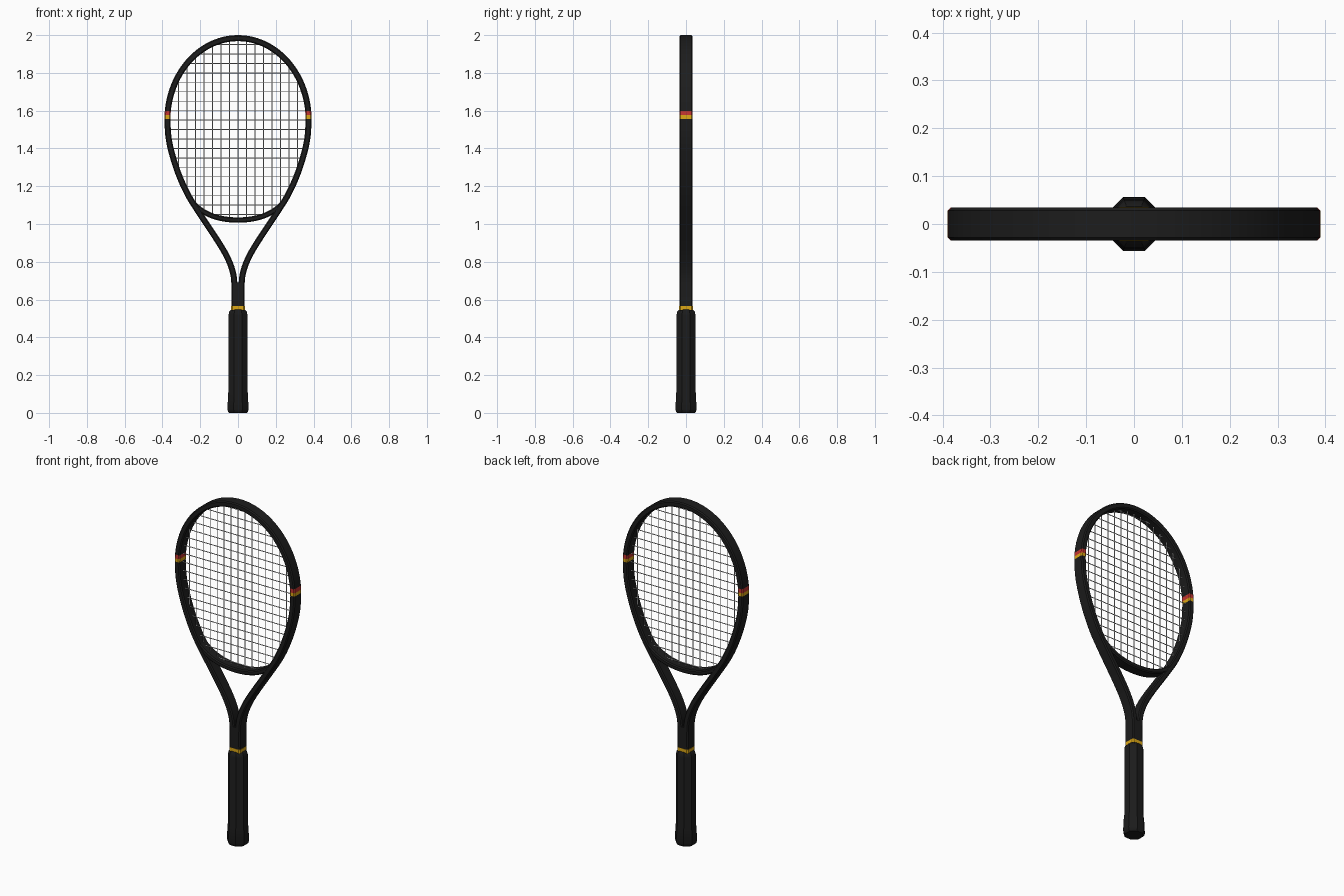
import bpy, bmesh, math
from mathutils import Vector

if "Cube" in bpy.data.objects:
    bpy.data.objects.remove(bpy.data.objects["Cube"], do_unlink=True)


def material(name, r, g, b):
    m = bpy.data.materials.new(name)
    m.use_nodes = True
    m.diffuse_color = (r, g, b, 1)
    m.node_tree.nodes["Principled BSDF"].inputs["Base Color"].default_value = (r, g, b, 1)
    return m


BLACK = material("frame black", 0.012, 0.012, 0.012)
GRIP = material("grip black", 0.011, 0.011, 0.011)
RED = material("stripe red", 0.55, 0.035, 0.03)
GOLD = material("stripe gold", 0.72, 0.39, 0.008)
STRING = material("string white", 0.75, 0.75, 0.75)


def finish(bm, name, mats):
    bmesh.ops.recalc_face_normals(bm, faces=bm.faces)
    mesh = bpy.data.meshes.new(name)
    bm.to_mesh(mesh)
    bm.free()
    ob = bpy.data.objects.new(name, mesh)
    bpy.context.collection.objects.link(ob)
    for m in mats:
        mesh.materials.append(m)
    bpy.ops.object.select_all(action='DESELECT')
    ob.select_set(True)
    bpy.context.view_layer.objects.active = ob
    bpy.ops.object.shade_smooth_by_angle(angle=math.radians(30))


def loft(bm, rings):
    """Skin a list of rings and cap both ends."""
    rows = [[bm.verts.new(p) for p in ring] for ring in rings]
    n = len(rows[0])
    for a, b in zip(rows, rows[1:]):
        for i in range(n):
            j = (i + 1) % n
            bm.faces.new((a[i], a[j], b[j], b[i]))
    bm.faces.new(rows[0])
    bm.faces.new(rows[-1])


def sweep(bm, path, w, d, c):
    """Sweep a chamfered rectangle along a path of (x, z) points."""
    section = [(w, c - d), (w, d - c), (w - c, d), (c - w, d),
               (-w, d - c), (-w, c - d), (c - w, -d), (w - c, -d)]
    rings = []
    for i, p in enumerate(path):
        t = (path[min(i + 1, len(path) - 1)] - path[max(i - 1, 0)]).normalized()
        rings.append([(p.x + t.y * u, v, p.y - t.x * u) for u, v in section])
    loft(bm, rings)


def catmull(pts, steps):
    """Smooth curve through the given points."""
    pts = [2 * pts[0] - pts[1]] + pts + [2 * pts[-1] - pts[-2]]
    out = []
    for a, b, c, d in zip(pts, pts[1:], pts[2:], pts[3:]):
        for s in range(steps):
            t = s / steps
            out.append(0.5 * (2 * b + (c - a) * t + (2 * a - 5 * b + 4 * c - d) * t ** 2
                              + (3 * b - a - 3 * c + d) * t ** 3))
    return out


# Frame: one tube from the shaft up an arm, around the head and back down
arm = [(.019, .54), (.019, .68), (.03, .755), (.06, .83), (.11, .915), (.206, 1.06),
       (.265, 1.155), (.313, 1.26), (.349, 1.37), (.368, 1.46), (.374, 1.55)]
half = catmull([Vector(p) for p in arm], 5)
for i in range(25):
    a = math.pi / 2 * i / 24
    half.append(Vector((.374 * math.cos(a), 1.55 + .434 * math.sin(a))))
frame_path = half + [Vector((-p.x, p.y)) for p in reversed(half[:-1])]

bm = bmesh.new()
sweep(bm, frame_path, .016, .034, .006)
# Painted stripes on both sides of the head
for z in (1.557, 1.576, 1.599):
    bmesh.ops.bisect_plane(bm, geom=bm.verts[:] + bm.edges[:] + bm.faces[:],
                           plane_co=(0, 0, z), plane_no=(0, 0, 1))
for f in bm.faces:
    z = f.calc_center_median().z
    if 1.557 < z < 1.576:
        f.material_index = 2
    elif 1.576 < z < 1.599:
        f.material_index = 1
finish(bm, "frame", (BLACK, RED, GOLD))

# Throat bridge closing the bottom of the head
bridge_path = [Vector((x, 1.021 + x ** 2 + 10 * x ** 4))
               for x in [.243 * i / 16 for i in range(-16, 17)]]
bm = bmesh.new()
sweep(bm, bridge_path, .014, .033, .006)
finish(bm, "throat_bridge", (BLACK,))

# Shaft core between the arms, and the gold collar above the grip
bm = bmesh.new()
sweep(bm, [Vector((0, .53)), Vector((0, .69))], .03, .0342, .004)
finish(bm, "shaft_core", (BLACK,))
bm = bmesh.new()
sweep(bm, [Vector((0, .545)), Vector((0, .566))], .037, .036, .008)
finish(bm, "collar_band", (GOLD,))


# Octagonal grip with a flared butt
def octagon(z, apothem):
    r = apothem / math.cos(math.pi / 8)
    return [(r * math.cos(a), r * math.sin(a), z)
            for a in [math.pi / 8 + k * math.pi / 4 for k in range(8)]]


bm = bmesh.new()
loft(bm, [octagon(z, r) for z, r in [(0, .046), (.006, .052), (.02, .056), (.105, .052),
                                     (.115, .05), (.52, .05), (.537, .046), (.547, .037)]])
finish(bm, "grip", (GRIP,))

# String bed, each string ending inside the frame
outline = [p for p in frame_path if p.y > 1.115] + bridge_path


def span(axis, value):
    """Extent of the head outline along the other axis at a given value."""
    hits = []
    for p, q in zip(outline, outline[1:] + outline[:1]):
        if (p[axis] - value) * (q[axis] - value) <= 0 and p[axis] != q[axis]:
            t = (value - p[axis]) / (q[axis] - p[axis])
            hits.append(p[1 - axis] + t * (q[1 - axis] - p[1 - axis]))
    return min(hits), max(hits)


def strings(name, axis, values):
    cu = bpy.data.curves.new(name, 'CURVE')
    cu.dimensions = '3D'
    cu.bevel_depth = .0023
    cu.bevel_resolution = 1
    for v in values:
        sp = cu.splines.new('POLY')
        sp.points.add(1)
        for point, s in zip(sp.points, span(axis, v)):
            point.co = (v, 0, s, 1) if axis == 0 else (s, 0, v, 1)
    cu.materials.append(STRING)
    bpy.context.collection.objects.link(bpy.data.objects.new(name, cu))


strings("main_strings", 0, [.045 * k for k in range(-7, 8)])
strings("cross_strings", 1, [1.05 + .05 * k for k in range(19)])
